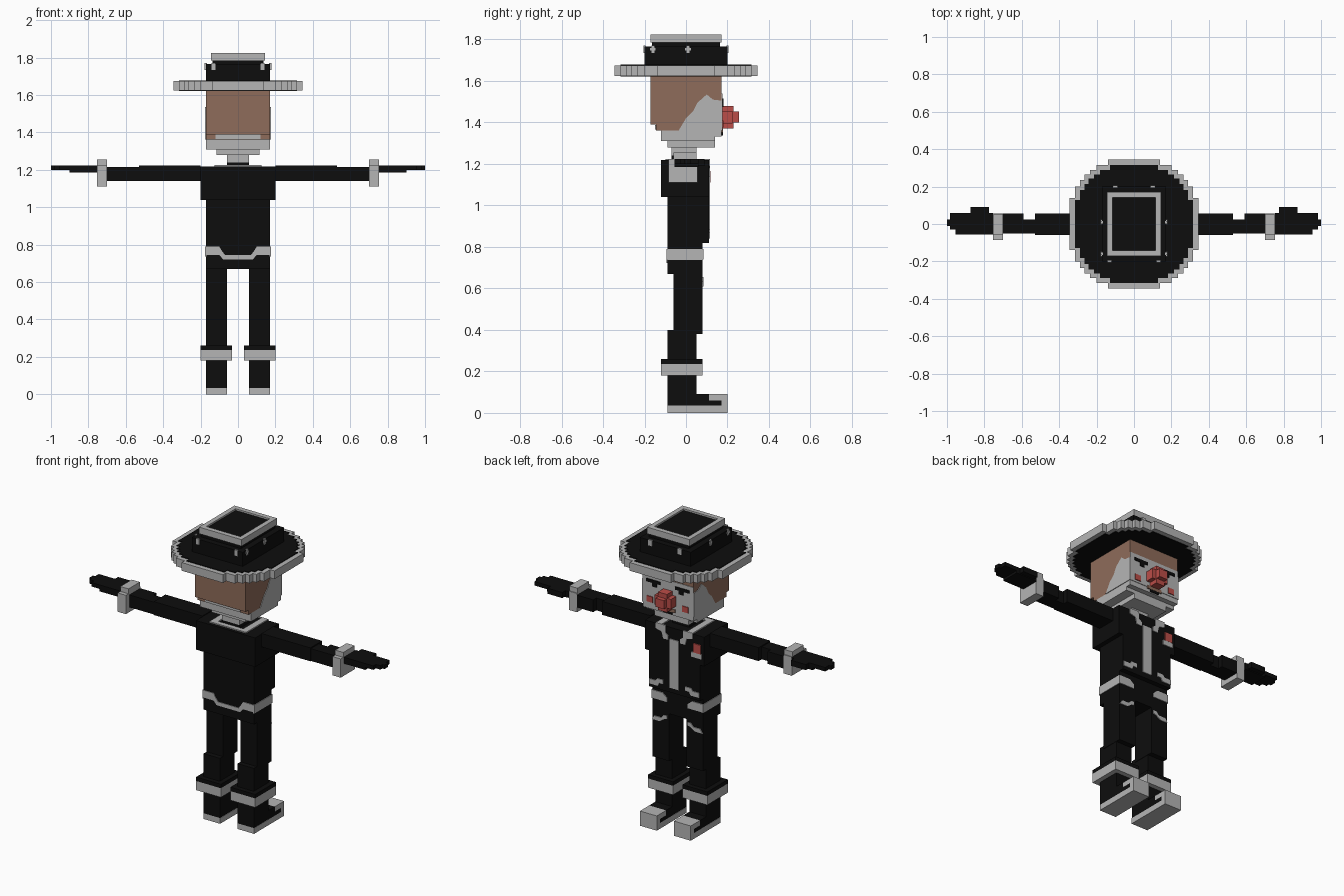
import bpy, bmesh
from mathutils import Vector


def material(name, rgb):
    m = bpy.data.materials.new(name)
    m.diffuse_color = (*rgb, 1)
    return m


BLACK = material("black cloth", (0.004, 0.004, 0.004))
GREY = material("pale grey", (0.46, 0.46, 0.46))
BROWN = material("brown skin", (0.275, 0.15, 0.103))
RED = material("red", (0.5, 0.075, 0.065))


def prism(name, pts, axis, lo, hi, mat):
    """Extrude a flat outline along an axis (0 x, 1 y, 2 z)."""
    bm = bmesh.new()
    verts = []
    for a, b in pts:
        co = [a, b]
        co.insert(axis, lo)
        verts.append(bm.verts.new(co))
    face = bm.faces.new(verts)
    ext = bmesh.ops.extrude_face_region(bm, geom=[face])
    shift = Vector((0, 0, 0))
    shift[axis] = hi - lo
    bmesh.ops.translate(bm, vec=shift, verts=[v for v in ext["geom"] if isinstance(v, bmesh.types.BMVert)])
    bmesh.ops.recalc_face_normals(bm, faces=bm.faces)
    me = bpy.data.meshes.new(name)
    bm.to_mesh(me)
    bm.free()
    me.materials.append(mat)
    ob = bpy.data.objects.new(name, me)
    bpy.context.collection.objects.link(ob)
    return ob


def box(name, x0, x1, y0, y1, z0, z1, mat):
    return prism(name, [(x0, y0), (x1, y0), (x1, y1), (x0, y1)], 2, z0, z1, mat)


def pair(name, x0, x1, y0, y1, z0, z1, mat):
    """Box on both sides of the body."""
    box("right_" + name, x0, x1, y0, y1, z0, z1, mat)
    box("left_" + name, -x1, -x0, y0, y1, z0, z1, mat)


def front_pair(name, pts, y, mat):
    """Thin mirrored plates on a front-facing surface."""
    for side, s in (("right_", 1), ("left_", -1)):
        prism(side + name, [(s * a, b) for a, b in pts], 1, y - 0.003, y + 0.005, mat)


# Hat brim: stepped round outline, pale edge, black top and underside
steps = [(.345, .14), (.315, .2), (.29, .235), (.265, .265), (.235, .29), (.2, .315), (.14, .345)]
quad = []
for i, (a, b) in enumerate(steps):
    if i:
        quad.append((a, steps[i - 1][1]))
    quad.append((a, b))
rim = quad + [(-a, b) for a, b in reversed(quad)]
rim += [(-a, -b) for a, b in quad] + [(a, -b) for a, b in reversed(quad)]
inner = [(a * .915, b * .915) for a, b in rim]
prism("hat_brim", rim, 2, 1.625, 1.675, GREY)
prism("hat_brim_top", inner, 2, 1.673, 1.679, BLACK)
prism("hat_brim_underside", inner, 2, 1.621, 1.627, BLACK)

# Hat crown with framed top and studs
box("hat_crown", -.172, .172, -.2, .2, 1.675, 1.765, BLACK)
box("hat_crown_top", -.135, .135, -.165, .165, 1.765, 1.815, BLACK)
for s in (-1, 1):
    box("hat_frame_side", s * .13 - .0145, s * .13 + .0145, -.172, .172, 1.785, 1.825, GREY)
    box("hat_frame_end", -.1155, .1155, s * .157 - .015, s * .157 + .015, 1.785, 1.825, GREY)
    for y in (-.16, .01):
        box("hat_stud", s * .172 - .006, s * .172 + .006, y - .007, y + .007, 1.735, 1.77, GREY)
        box("hat_stud_bar", s * .172 - .006, s * .172 + .006, y - .014, y + .014, 1.746, 1.758, GREY)
    box("hat_front_stud", s * .1 - .013, s * .1 + .013, .195, .206, 1.735, 1.77, GREY)
    box("hat_back_stud", s * .13 - .011, s * .13 + .011, -.206, -.195, 1.735, 1.77, GREY)

# Head, chin tiers and neck
box("head", -.172, .172, -.172, .172, 1.39, 1.63, BROWN)
box("lower_head", -.172, .172, -.145, .172, 1.362, 1.39, BROWN)
box("nape_patch", -.12, .12, -.15, -.144, 1.365, 1.388, GREY)
box("jaw", -.172, .172, -.12, .172, 1.332, 1.362, GREY)
box("chin_upper", -.172, .172, -.12, .14, 1.31, 1.332, GREY)
box("chin_lower", -.115, .115, -.09, .14, 1.28, 1.31, GREY)
box("neck", -.058, .058, -.07, .05, 1.24, 1.28, GREY)
box("neck_band", -.058, .058, -.07, .05, 1.215, 1.24, BLACK)

# Painted face: white front, side patches, eyes, cheeks, mouth, nose
box("face_paint", -.172, .172, .17, .175, 1.362, 1.54, GREY)
patch = [(.175, 1.505), (.13, 1.51), (.1, 1.535), (.055, 1.495), (.035, 1.455),
         (0, 1.42), (-.035, 1.362), (.175, 1.362)]
for s in (-1, 1):
    prism("side_paint", patch, 0, s * .17, s * .176, GREY)
front_pair("eye", [(.05, 1.515), (.05, 1.497), (.075, 1.497), (.075, 1.475), (.105, 1.475),
                   (.105, 1.497), (.145, 1.497), (.145, 1.515)], .175, BLACK)
front_pair("cheek", [(.1, 1.375), (.14, 1.375), (.14, 1.41), (.1, 1.41)], .175, RED)
box("upper_lip", -.05, .05, .17, .179, 1.352, 1.372, BROWN)
box("mouth", -.03, .03, .17, .178, 1.338, 1.352, BLACK)
box("nose", -.055, .055, .17, .225, 1.395, 1.455, RED)
box("nose_tall", -.03, .03, .17, .228, 1.37, 1.48, RED)
box("nose_tip", -.028, .028, .225, .255, 1.4, 1.452, RED)

# Jacket body
box("chest", -.2, .2, -.12, .11, 1.04, 1.218, BLACK)
box("waist", -.172, .172, -.09, .11, .82, 1.04, BLACK)
box("hips", -.172, .172, -.09, .08, .67, .82, BLACK)

# Collar ring, lapels, shirt strip and pockets
pair("collar_side", .085, .125, -.1, .113, 1.215, 1.225, GREY)
box("collar_back", -.085, .085, -.1, -.07, 1.215, 1.225, GREY)
front_pair("lapel", [(.04, 1.14), (.075, 1.14), (.085, 1.18), (.125, 1.19), (.125, 1.224),
                     (.06, 1.224), (.06, 1.18), (.04, 1.165)], .11, GREY)
box("shirt_strip", -.03, .03, .108, .115, .85, 1.15, GREY)
box("pocket_flower", -.18, -.13, .108, .117, 1.11, 1.165, RED)
box("chest_pocket", -.185, -.115, .108, .116, 1.08, 1.11, GREY)
front_pair("hip_pocket", [(.075, .86), (.075, .885), (.115, .885), (.125, .87), (.17, .87),
                          (.17, .84), (.11, .84), (.1, .86)], .11, GREY)

# Belt trim: level at the sides, dipping at the middle of the back
pair("belt_side", .168, .176, -.093, .083, .738, .79, GREY)
half = [(.175, .79), (.1, .79), (.085, .765), (.07, .745), (0, .745), (0, .722),
        (.08, .722), (.1, .745), (.175, .745)]
for s in (-1, 1):
    prism("belt_back", [(s * a, b) for a, b in half], 1, -.094, -.088, GREY)
front_pair("belt_front", [(.175, .79), (.1, .79), (.07, .765), (.07, .74), (.175, .74)], .08, GREY)

# Arms, cuffs and hands
pair("upper_arm", .2, .53, -.058, .055, 1.14, 1.222, BLACK)
pair("elbow", .53, .59, -.052, .025, 1.14, 1.215, BLACK)
pair("forearm", .59, .7, -.052, .055, 1.14, 1.215, BLACK)
pair("sleeve_cuff", .7, .755, -.085, .055, 1.11, 1.225, GREY)
pair("sleeve_cuff_top", .7, .755, -.06, .05, 1.225, 1.255, GREY)
pair("palm", .755, .9, -.055, .06, 1.185, 1.224, BLACK)
pair("thumb", .775, .875, .06, .09, 1.19, 1.224, BLACK)
pair("fingers", .9, .955, -.055, .06, 1.2, 1.224, BLACK)
pair("fingertips", .955, .985, -.03, .06, 1.2, 1.224, BLACK)
pair("longest_finger", .985, 1.0, -.01, .025, 1.2, 1.224, BLACK)

# Legs, ankle cuffs and shoes
pair("thigh", .058, .172, -.06, .08, .38, .672, BLACK)
pair("shin", .06, .17, -.09, .05, .035, .4, BLACK)
front_pair("leg_patch", [(.07, .655), (.09, .655), (.11, .635), (.155, .635), (.172, .61),
                         (.12, .61), (.09, .63), (.07, .635)], .08, GREY)
pair("ankle_cuff", .032, .2, -.12, .08, .18, .236, GREY)
pair("ankle_cuff_top", .032, .2, -.12, .08, .236, .26, BLACK)
pair("sole", .058, .172, -.09, .2, 0, .035, GREY)
pair("shoe", .058, .172, .05, .17, .035, .06, BLACK)
pair("shoe_tongue", .058, .172, .05, .11, .06, .09, BLACK)
pair("toe_cap", .058, .172, .11, .2, .06, .09, GREY)
pair("toe_front", .058, .172, .17, .2, .035, .06, GREY)
